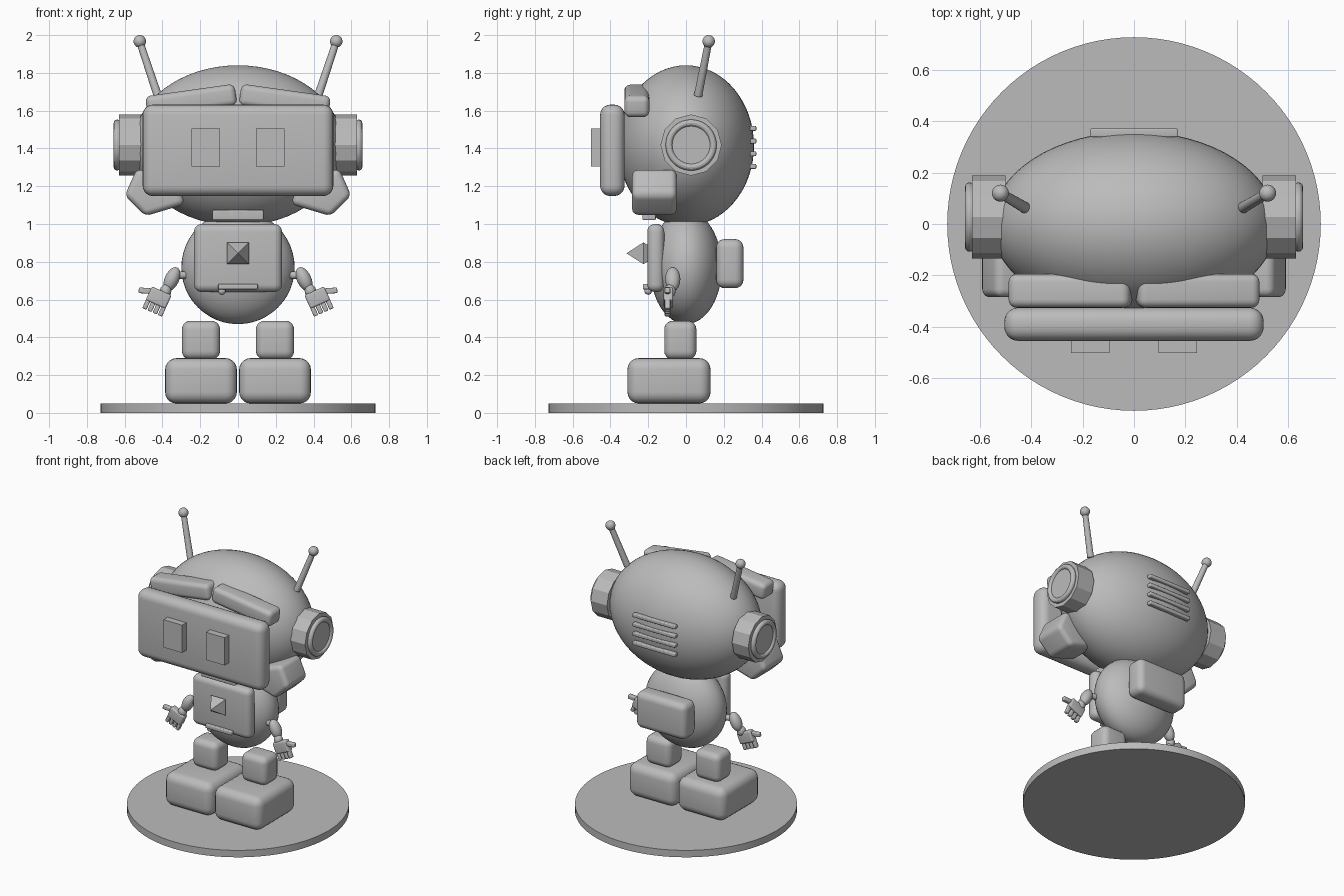
import bpy
import bmesh
from math import radians, pi
from mathutils import Matrix, Vector

if "Cube" in bpy.data.objects:
    bpy.data.objects.remove(bpy.data.objects["Cube"], do_unlink=True)

GREY = (0.5, 0.5, 0.5, 1)
grey = bpy.data.materials.new("plain_grey")
grey.use_nodes = True
grey.diffuse_color = GREY
grey.node_tree.nodes["Principled BSDF"].inputs["Base Color"].default_value = GREY


def finish(name, bm, mirror=False):
    """Turn a bmesh into a shaded object, optionally mirrored left to right."""
    bmesh.ops.recalc_face_normals(bm, faces=bm.faces[:])
    mesh = bpy.data.meshes.new(name)
    bm.to_mesh(mesh)
    bm.free()
    mesh.materials.append(grey)
    obj = bpy.data.objects.new(name, mesh)
    bpy.context.collection.objects.link(obj)
    bpy.ops.object.select_all(action='DESELECT')
    obj.select_set(True)
    bpy.context.view_layer.objects.active = obj
    bpy.ops.object.shade_smooth_by_angle(angle=radians(26))
    if mirror:
        mod = obj.modifiers.new("left_right", 'MIRROR')
        mod.use_mirror_merge = False
    return obj


def round_edges(bm, width):
    if width:
        bmesh.ops.bevel(bm, geom=bm.edges[:], offset=width, segments=5,
                        profile=0.5, affect='EDGES', clamp_overlap=True)


def box(name, center, size, bevel=0.0, tilt=0.0, mirror=False, frame=None):
    """Rounded box, tilted about the y axis, optionally inside a frame."""
    bm = bmesh.new()
    bmesh.ops.create_cube(bm, size=1, matrix=Matrix.Diagonal((*size, 1)))
    round_edges(bm, bevel)
    place = Matrix.Translation(center) @ Matrix.Rotation(radians(tilt), 4, 'Y')
    bm.transform(frame @ place if frame else place)
    return finish(name, bm, mirror)


def ball(name, center, radii, tilt=0.0, mirror=False, detail=48):
    bm = bmesh.new()
    bmesh.ops.create_uvsphere(bm, u_segments=detail, v_segments=detail // 2, radius=1)
    bm.transform(Matrix.Translation(center) @ Matrix.Rotation(radians(tilt), 4, 'Y')
                 @ Matrix.Diagonal((*radii, 1)))
    return finish(name, bm, mirror)


def rod(name, start, end, r1, r2, sides=24, mirror=False):
    """Cylinder or cone between two points."""
    a, b = Vector(start), Vector(end)
    bm = bmesh.new()
    bmesh.ops.create_cone(bm, cap_ends=True, segments=sides, radius1=r1, radius2=r2,
                          depth=(b - a).length)
    turn = (b - a).to_track_quat('Z', 'Y').to_matrix().to_4x4()
    bm.transform(Matrix.Translation((a + b) / 2) @ turn)
    return finish(name, bm, mirror)


def ring(name, center, major, minor, mirror=False):
    """Torus whose axis runs along x."""
    bm = bmesh.new()
    bmesh.ops.create_circle(bm, segments=12, radius=minor,
                            matrix=Matrix.Translation((0, major, 0))
                            @ Matrix.Rotation(pi / 2, 4, 'Z') @ Matrix.Rotation(0, 4, 'X'))
    bmesh.ops.spin(bm, geom=bm.edges[:], cent=(0, 0, 0), axis=(1, 0, 0),
                   angle=2 * pi, steps=40, use_merge=True)
    bm.transform(Matrix.Translation(center))
    return finish(name, bm, mirror)


# Base
rod("base_disc", (0, 0, 0), (0, 0, 0.05), 0.727, 0.727, sides=96)

# Feet and legs
box("foot", (0.196, -0.09, 0.17), (0.38, 0.44, 0.24), 0.06, mirror=True)
box("leg", (0.196, -0.03, 0.385), (0.202, 0.17, 0.205), 0.045, mirror=True)

# Body, chest panel and backpack
ball("body", (0, 0, 0.77), (0.3, 0.19, 0.3))
box("chest_panel", (0, -0.16, 0.82), (0.466, 0.09, 0.36), 0.04)
box("backpack", (0, 0.232, 0.79), (0.4, 0.144, 0.26), 0.045)

# Chest gem: two square pyramids base to base
bm = bmesh.new()
bmesh.ops.create_uvsphere(bm, u_segments=4, v_segments=2, radius=1)
bm.transform(Matrix.Translation((0, -0.225, 0.845)) @ Matrix.Diagonal((0.082, 0.09, 0.082, 1))
             @ Matrix.Rotation(pi / 4, 4, 'Y') @ Matrix.Rotation(pi / 2, 4, 'X'))
finish("chest_gem", bm)
box("chest_bar", (0, -0.21, 0.668), (0.21, 0.035, 0.028), 0.006)
ball("chest_knob", (-0.085, -0.2, 0.645), (0.02, 0.02, 0.02), detail=16)

# Head, visor, eyes and brows
ball("head", (0, 0, 1.415), (0.555, 0.36, 0.425), detail=64)
box("visor", (0, -0.39, 1.39), (1.01, 0.13, 0.484), 0.055)
box("eye", (0.17, -0.45, 1.405), (0.15, 0.105, 0.2), mirror=True)
box("brow", (0.248, -0.26, 1.652), (0.478, 0.132, 0.115), 0.032, tilt=8, mirror=True)

# Chin grille
box("chin_plate", (0, -0.195, 1.047), (0.27, 0.07, 0.054), 0.008)
for i in (-1, 0, 1):
    box("chin_slot", (0.075 * i, -0.231, 1.057), (0.053, 0.008, 0.02))

# Cheek pads: a slanted outline given depth
outline = [(0.60, 1.15), (0.49, 1.042), (0.28, 1.105), (0.32, 1.22), (0.535, 1.295)]
bm = bmesh.new()
face = bm.faces.new([bm.verts.new((x, -0.285, z)) for x, z in outline])
extruded = bmesh.ops.extrude_face_region(bm, geom=[face])
bmesh.ops.translate(bm, vec=(0, 0.235, 0),
                    verts=[v for v in extruded["geom"] if isinstance(v, bmesh.types.BMVert)])
bmesh.ops.recalc_face_normals(bm, faces=bm.faces[:])
round_edges(bm, 0.032)
finish("cheek_pad", bm, mirror=True)

# Ears
EAR_Y, EAR_Z = 0.027, 1.418
rod("ear_housing", (0.5, EAR_Y, EAR_Z), (0.63, EAR_Y, EAR_Z), 0.162, 0.162, sides=12, mirror=True)
ring("ear_ring", (0.64, EAR_Y, EAR_Z), 0.117, 0.018, mirror=True)
rod("ear_cap", (0.6, EAR_Y, EAR_Z), (0.645, EAR_Y, EAR_Z), 0.1, 0.1, sides=40, mirror=True)

# Antennae
rod("antenna_rod", (0.425, 0.064, 1.68), (0.52, 0.12, 1.965), 0.022, 0.019, mirror=True)
ball("antenna_tip", (0.52, 0.12, 1.967), (0.033, 0.033, 0.033), mirror=True, detail=24)

# Back vents
for i in range(4):
    box("back_vent", (0, 0.355, 1.305 + 0.067 * i), (0.34, 0.034, 0.026), 0.006)

# Arms and hands
rod("shoulder_pin", (0.27, -0.05, 0.73), (0.315, -0.06, 0.728), 0.02, 0.02, mirror=True)
ball("upper_arm", (0.35, -0.07, 0.708), (0.038, 0.04, 0.068), tilt=-25, mirror=True, detail=24)
ball("wrist", (0.383, -0.085, 0.645), (0.03, 0.03, 0.035), mirror=True, detail=24)
hand = (Matrix.Translation((0.42, -0.093, 0.61)) @ Matrix.Rotation(radians(-24), 4, 'Y'))
box("palm", (0, 0, 0), (0.115, 0.05, 0.08), 0.012, mirror=True, frame=hand)
box("thumb", (0.082, -0.005, 0.004), (0.065, 0.03, 0.03), 0.007, tilt=20, mirror=True, frame=hand)
for i in range(4):
    box("finger", (-0.045 + 0.03 * i, -0.005, -0.055), (0.024, 0.03, 0.06), 0.006,
        mirror=True, frame=hand)
